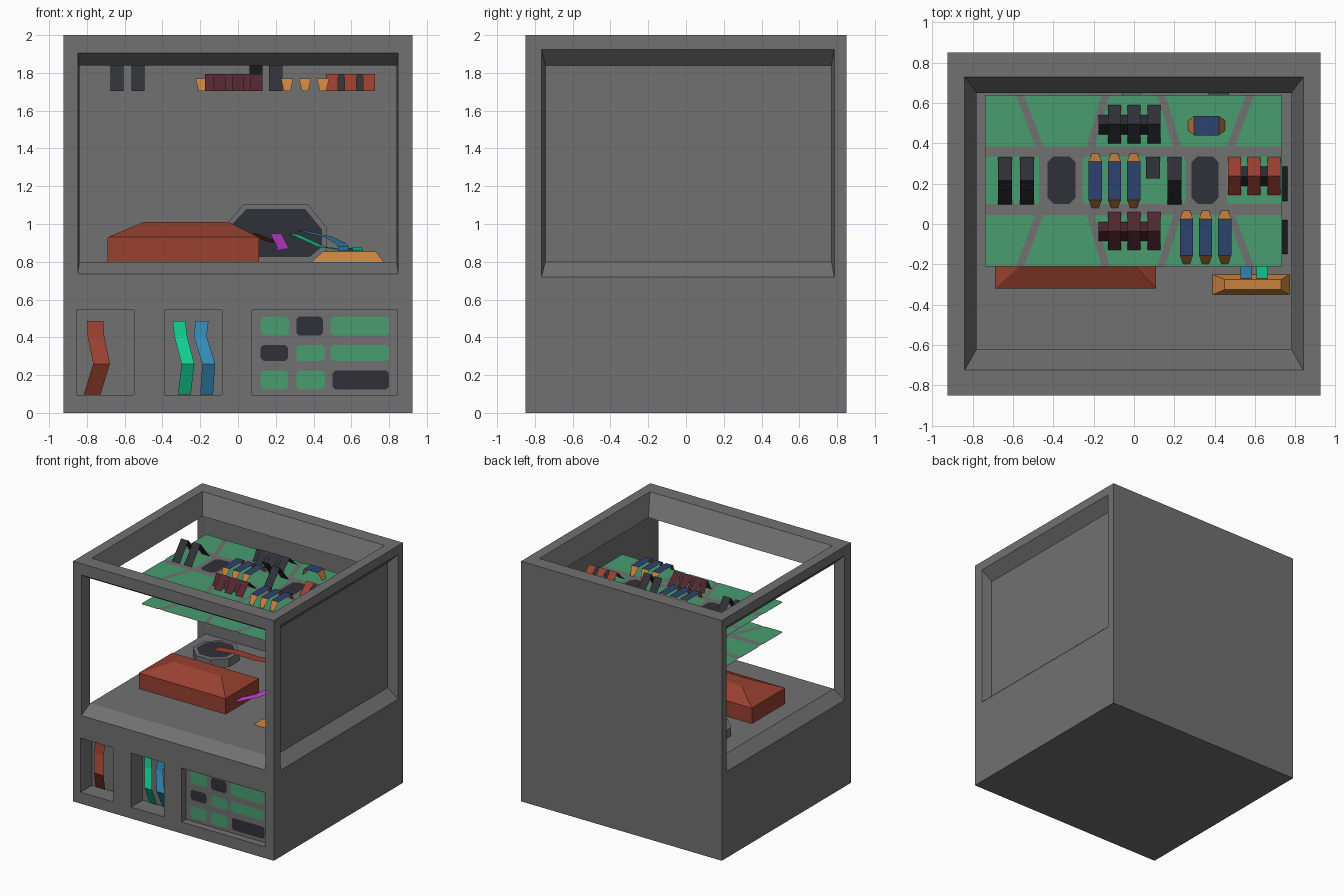
import bpy, bmesh, math
from mathutils import Vector

if "Cube" in bpy.data.objects:
    bpy.data.objects.remove(bpy.data.objects["Cube"])


def material(name, r, g, b):
    m = bpy.data.materials.new(name)
    m.diffuse_color = (r, g, b, 1)
    m.use_nodes = True
    m.node_tree.nodes["Principled BSDF"].inputs["Base Color"].default_value = m.diffuse_color
    return m


GREY = material("cabinet grey", 0.165, 0.165, 0.165)
GREEN = material("board green", 0.065, 0.34, 0.16)
RED = material("brick red", 0.32, 0.052, 0.030)
MAROON = material("maroon", 0.085, 0.020, 0.031)
BLACK = material("charcoal", 0.030, 0.030, 0.040)
ORANGE = material("orange", 0.58, 0.22, 0.048)
NAVY = material("navy blue", 0.027, 0.055, 0.16)
PINK = material("magenta", 0.55, 0.055, 0.68)
TEAL = material("bright teal", 0.006, 0.62, 0.28)
SKY = material("sky blue", 0.035, 0.26, 0.48)


def build(name, polys, mat, solid=False):
    """One object from polygons; each is a point list or (points, material)."""
    bm, mats = bmesh.new(), []
    for p in polys:
        pts, m = p if isinstance(p, tuple) else (p, mat)
        if m not in mats:
            mats.append(m)
        f = bm.faces.new([bm.verts.new(v) for v in pts])
        f.material_index = mats.index(m)
    bmesh.ops.remove_doubles(bm, verts=bm.verts, dist=1e-5)
    if solid:
        bmesh.ops.recalc_face_normals(bm, faces=bm.faces)
    me = bpy.data.meshes.new(name)
    bm.to_mesh(me)
    bm.free()
    for m in mats:
        me.materials.append(m)
    ob = bpy.data.objects.new(name, me)
    bpy.context.collection.objects.link(ob)
    return ob


def loft(*rings):
    """Closed solid through a stack of equal-sized rings."""
    polys = [list(rings[0]), list(rings[-1])]
    for a, b in zip(rings, rings[1:]):
        n = len(a)
        polys += [[a[i], a[(i + 1) % n], b[(i + 1) % n], b[i]] for i in range(n)]
    return polys


def chamfered(u0, u1, v0, v1, c=0.02):
    return [(u0 + c, v0), (u1 - c, v0), (u1, v0 + c), (u1, v1 - c),
            (u1 - c, v1), (u0 + c, v1), (u0, v1 - c), (u0, v0 + c)]


def rect(axis, pos, u0, u1, v0, v1):
    """Rectangle across the given axis, at pos."""
    out = []
    for u, v in ((u0, v0), (u1, v0), (u1, v1), (u0, v1)):
        p = [u, v]
        p.insert(axis, pos)
        out.append(Vector(p))
    return out


def cut(target, inner, outer, over=0.1):
    """Subtract the tapered opening between two rectangles."""
    a = [p + (p - q) * over for p, q in zip(inner, outer)]
    b = [q + (q - p) * over for p, q in zip(inner, outer)]
    tool = build("cutter", loft(a, b), GREY, True)
    tool.hide_render = True
    mod = target.modifiers.new("opening", 'BOOLEAN')
    mod.object, mod.operation, mod.solver = tool, 'DIFFERENCE', 'EXACT'
    bpy.context.view_layer.objects.active = target
    bpy.ops.object.modifier_apply(modifier=mod.name)
    bpy.data.objects.remove(tool)


# Cabinet: hollow upper half with tapered windows, three recesses below
cab = build("cabinet", loft(rect(2, 0, -.925, .925, -.85, .85),
                            rect(2, 2, -.925, .925, -.85, .85)), GREY, True)
cut(cab, rect(2, .8, -.84, .84, -.745, .77), rect(2, 1.84, -.84, .84, -.745, .77), 0)
cut(cab, rect(1, -.745, -.84, .84, .8, 1.84), rect(1, -.85, -.848, .848, .735, 1.905))
for s in (-1, 1):
    cut(cab, rect(0, s * .84, -.745, .77, .8, 1.84), rect(0, s * .925, -.765, .785, .72, 1.925))
cut(cab, rect(2, 1.84, -.78, .78, -.62, .65), rect(2, 2, -.84, .84, -.725, .73))
for x0, x1, depth in ((-.855, -.55, .15), (-.39, -.085, .15), (.075, .845, .06)):
    cut(cab, rect(1, -.85 + depth, x0, x1, .095, .545), rect(1, -.9, x0, x1, .095, .545), 0)

# Map panel in the right recess
panel = []
for z0, z1, cells in ((.41, .51, ((.12, .27, GREEN), (.31, .45, BLACK), (.49, .80, GREEN))),
                      (.275, .36, ((.12, .265, BLACK), (.31, .46, GREEN), (.49, .80, GREEN))),
                      (.125, .225, ((.12, .265, GREEN), (.31, .46, GREEN), (.50, .80, BLACK)))):
    for x0, x1, m in cells:
        panel.append(([(u, -.796, v) for u, v in chamfered(x0, x1, z0, z1, .015)], m))
build("map_panel", panel, GREEN)

# Two hovering boards: grey lanes with green patches on both faces
OUT, INN, LANE = (-.565, -.14, .135, .575), (-.47, -.215, .215, .48), .02
patches = []
for yo, yi in ((.64, .385), (-.21, .045)):
    lefts = [(-.74, -.74)] + [(o + LANE, i + LANE) for o, i in zip(OUT, INN)]
    rights = [(o - LANE, i - LANE) for o, i in zip(OUT, INN)] + [(.735, .735)]
    for (lo, li), (ro, ri) in zip(lefts, rights):
        patches.append(([(lo, yo), (ro, yo), (ri, yi), (li, yi)], GREEN))
for x0, x1, m in ((-.74, -.47, GREEN), (-.43, -.29, BLACK), (-.255, .255, GREEN),
                  (.285, .42, BLACK), (.46, .735, GREEN)):
    patches.append((chamfered(x0, x1, .10, .335, .03 if m is BLACK else .01), m))
for name, z in (("upper_board", 1.70), ("lower_board", 1.45)):
    polys = [rect(2, z, -.74, .735, -.21, .64)]
    for dz in (.004, -.004):
        polys += [([(x, y, z + dz) for x, y in pts], m) for pts, m in patches]
    build(name, polys, GREY)


# Folded tent markers standing on the upper board
def tent(x0, x1, yc, depth, h, m, sides=(-1, 1)):
    return [([(x0, yc, 1.705 + h), (x1, yc, 1.705 + h),
              (x1, yc + s * depth, 1.705), (x0, yc + s * depth, 1.705)], m) for s in sides]


tall = []
for x in (-.675, -.565, .165):
    tall += tent(x, x + .07, .215, .118, .145, BLACK)
tall += tent(.06, .13, .225, .108, .145, BLACK, (1,))
build("tall_tents", tall, BLACK)
for name, x, yc, n, m, m2 in (("black_tents", -.13, .495, 3, BLACK, BLACK),
                              ("maroon_tents", -.13, -.035, 3, MAROON, MAROON),
                              ("red_tents", .465, .238, 3, RED, BLACK)):
    row = []
    for i in range(n):
        row += tent(x + i * .098, x + i * .098 + .065, yc, .095, .09, m)
        if i or m is not RED:
            row += tent(x + i * .098 - .045, x + i * .098 + .008, yc - .002, .048, .088, m2)
    build(name, row, m)


# Bridge markers: navy deck with tapered orange ramps
def bridge(name, cx, cy, half, ramp, w, turned=False):
    def P(a, b, z):
        return (cx + b, cy + a, z) if turned is False else (cx + a, cy + b, z)
    polys = [([P(-half, -w, 1.77), P(half, -w, 1.77), P(half, w, 1.77), P(-half, w, 1.77)], NAVY)]
    for s in (-1, 1):
        polys.append(([P(s * half, -w, 1.77), P(s * half, w, 1.77),
                       P(s * ramp, w * .5, 1.705), P(s * ramp, -w * .5, 1.705)], ORANGE))
    build(name, polys, NAVY)


for i, x in enumerate((-.192, -.097, -.002)):
    bridge(f"bridge_left_{i}", x, .215, .095, .135, .033)
for i, x in enumerate((.26, .355, .45)):
    bridge(f"bridge_right_{i}", x, -.065, .09, .133, .033)
bridge("bridge_across", .36, .488, .062, .092, .048, True)

# Red hip-roofed housing on the cabinet floor
build("red_housing", loft(rect(2, .80, -.69, .11, -.32, .12), rect(2, .93, -.69, .11, -.32, .12),
                          rect(2, 1.01, -.50, -.05, -.15, -.02)), RED, True)

# Upright octagonal drum against the back wall, with dark face
rim = [(-.06, .80), (.47, .80), (.47, .98), (.37, 1.105), (.03, 1.105), (-.06, 1.0)]
build("wall_drum", loft([(x, .55, z) for x, z in rim], [(x, .775, z) for x, z in rim]), GREY, True)
face = [(.03, .825), (.38, .825), (.445, .88), (.445, .97), (.355, 1.08), (.045, 1.08), (-.04, .99), (-.04, .89)]
build("wall_drum_face", [[(x, .546, z) for x, z in face]], BLACK)


# Flat octagonal drum on the floor
def octagon(r, z):
    return [(-.52 + r * math.cos(math.pi / 8 + i * math.pi / 4),
             .455 + r * math.sin(math.pi / 8 + i * math.pi / 4), z) for i in range(8)]


build("floor_drum", loft(octagon(.18, .80), octagon(.18, .87)), GREY, True)
build("floor_drum_face", [octagon(.15, .874)], BLACK)

# Orange tray
build("orange_tray", loft(rect(2, .80, .39, .77, -.35, -.25),
                          rect(2, .855, .45, .73, -.325, -.275)), ORANGE, True)

# Two bent dark shields leaning inward
for i, y in enumerate((-.065, .20)):
    rows = [(.76, .085, .80), (.67, .085, .92), (.50, .05, .98)]
    build(f"shield_{i}", [[(a[0], y - a[1], a[2]), (a[0], y + a[1], a[2]),
                           (b[0], y + b[1], b[2]), (b[0], y - b[1], b[2])]
                          for a, b in zip(rows, rows[1:])], BLACK)


# Flat ribbons
def ribbon(name, pts, w, m, side=None):
    pts, edge = [Vector(p) for p in pts], []
    for i, p in enumerate(pts):
        t = pts[min(i + 1, len(pts) - 1)] - pts[max(i - 1, 0)]
        s = Vector(side) if side else Vector((t.y, -t.x, 0)).normalized()
        edge.append((p - s * w / 2, p + s * w / 2))
    build(name, [[a[0], a[1], b[1], b[0]] for a, b in zip(edge, edge[1:])], m)


ribbon("sky_cable", [(.555, -.27, .857), (.56, -.12, .88), (.54, .1, .90), (.48, .32, .93), (.34, .545, .965)], .055, SKY)
ribbon("teal_cable", [(.635, -.27, .857), (.63, -.1, .875), (.58, .18, .86), (.44, .36, .88), (.29, .545, .95)], .055, TEAL)
ribbon("magenta_cable", [(.09, -.2, .86), (.19, -.02, .86), (.24, .22, .87), (.20, .545, .95)], .06, PINK)
ribbon("red_cable", [(-.52, .45, .885), (-.33, .46, .90), (-.1, .40, .93), (.08, .40, .95), (.2, .545, .90)], .08, RED)

# Sample ribbons hanging in the two front recesses
for name, m, w, xs in (("red_sample", RED, .088, (-.757, -.752, -.722, -.772)),
                       ("teal_sample", TEAL, .068, (-.312, -.303, -.265, -.284)),
                       ("sky_sample", SKY, .068, (-.19, -.20, -.155, -.166))):
    ribbon(name, [(x, y, z) for x, y, z in zip(xs, (-.74, -.75, -.80, -.71), (.487, .405, .26, .098))],
           w, m, (1, 0, 0))
